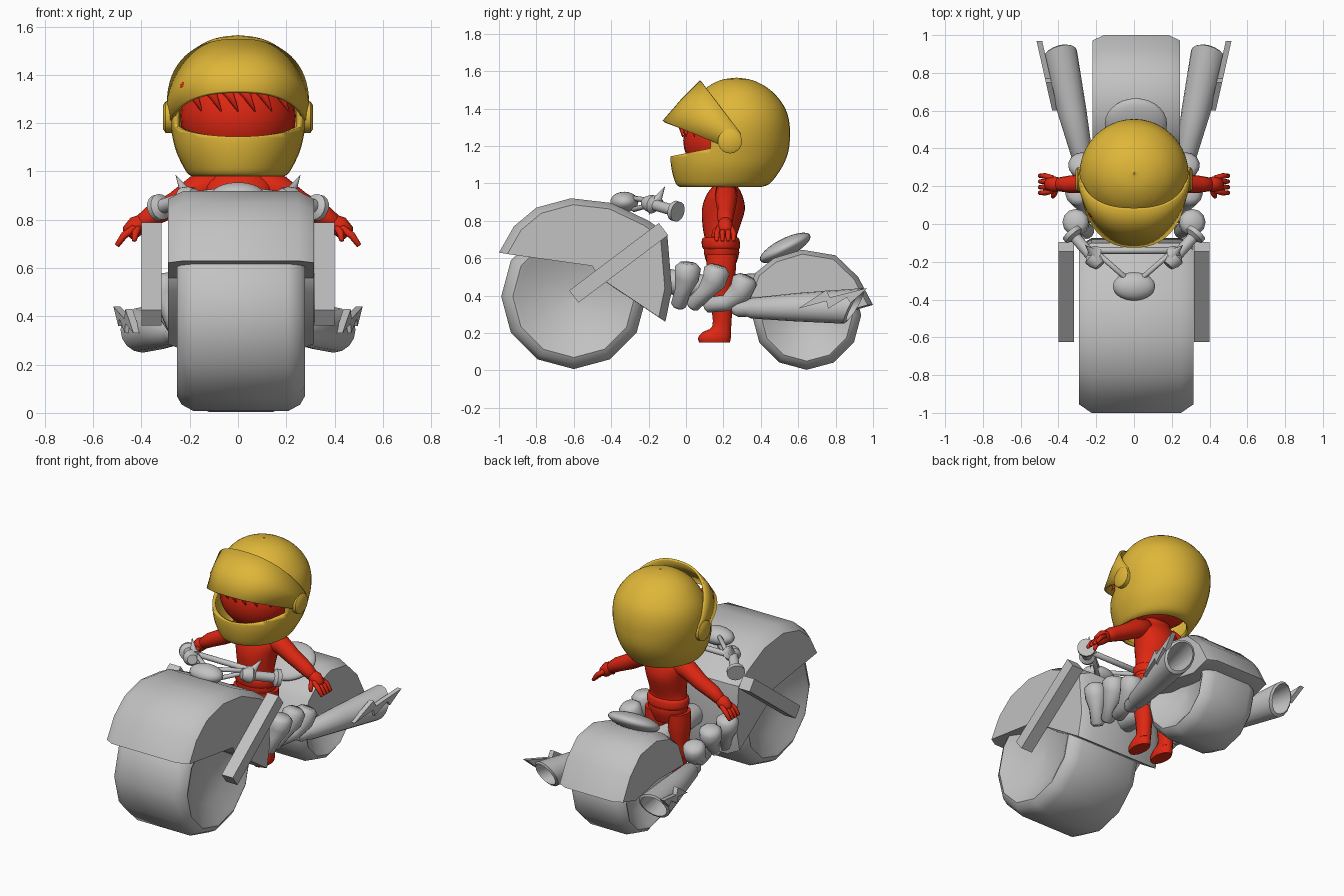
import bpy, bmesh, math
from mathutils import Vector, Matrix

cube = bpy.data.objects.get("Cube")
if cube:
    bpy.data.objects.remove(cube, do_unlink=True)


def material(name, rgb):
    m = bpy.data.materials.new(name)
    m.use_nodes = True
    m.diffuse_color = (*rgb, 1)
    m.node_tree.nodes["Principled BSDF"].inputs["Base Color"].default_value = (*rgb, 1)
    return m


GREY = material("plain_grey", (.54, .54, .54))
RED = material("suit_red", (.74, .02, .006))
YELLOW = material("helmet_yellow", (.74, .47, .04))


def finish(name, bm, mat, mirror=False, angle=40, shell=0):
    """Turn a bmesh into a shaded object, with optional thickness and mirrored twin."""
    bmesh.ops.remove_doubles(bm, verts=bm.verts, dist=1e-5)
    bmesh.ops.recalc_face_normals(bm, faces=bm.faces)
    me = bpy.data.meshes.new(name)
    bm.to_mesh(me)
    bm.free()
    me.materials.append(mat)
    ob = bpy.data.objects.new(name, me)
    bpy.context.collection.objects.link(ob)
    if shell:
        mod = ob.modifiers.new("thickness", 'SOLIDIFY')
        mod.thickness, mod.offset = shell, -1
    if mirror:
        mod = ob.modifiers.new("other_side", 'MIRROR')
        mod.use_mirror_merge = False
    bpy.ops.object.select_all(action='DESELECT')
    bpy.context.view_layer.objects.active = ob
    ob.select_set(True)
    bpy.ops.object.shade_smooth_by_angle(angle=math.radians(angle))
    return ob


def skin(rings, closed=True, caps=True):
    """Bridge rows of points with quads."""
    bm = bmesh.new()
    rows = [[bm.verts.new(p) for p in ring] for ring in rings]
    n = len(rows[0])
    for a, b in zip(rows, rows[1:]):
        for i in range(n if closed else n - 1):
            j = (i + 1) % n
            bm.faces.new((a[i], a[j], b[j], b[i]))
    if caps:
        bm.faces.new(rows[0])
        bm.faces.new(rows[-1])
    return bm


def circle(r, n, turn=0):
    return [Vector((r * math.cos(math.tau * i / n + turn), r * math.sin(math.tau * i / n + turn), 0)) for i in range(n)]


def lathe(name, profile, start, end, mat=GREY, n=16, mirror=False, angle=40, tweak=None):
    """Revolve (distance, radius) pairs around the axis from start towards end."""
    start = Vector(start)
    axis = (Vector(end) - start).normalized()
    q = axis.to_track_quat('Z', 'Y')
    bm = skin([[start + axis * d + q @ p for p in circle(max(r, 1e-4), n)] for d, r in profile])
    if tweak:
        for v in bm.verts:
            v.co = tweak(v.co)
    return finish(name, bm, mat, mirror, angle)


def tube(name, pts, mat=GREY, n=12, mirror=True):
    """Round limb through (x, y, z, radius) points, with domed ends."""
    c = [Vector(p[:3]) for p in pts]
    t = [(c[min(i + 1, len(c) - 1)] - c[max(i - 1, 0)]).normalized() for i in range(len(c))]
    rad = [p[3] for p in pts]
    c = [c[0] - t[0] * rad[0] * .35] + c + [c[-1] + t[-1] * rad[-1] * .35]
    t = [t[0]] + t + [t[-1]]
    rad = [rad[0] * .65] + rad + [rad[-1] * .65]
    rings = [[a + b.to_track_quat('Z', 'Y') @ p for p in circle(r, n)] for a, b, r in zip(c, t, rad)]
    return finish(name, skin(rings), mat, mirror, 60)


def loft(rows, x=0, n=28, steps=3, caps=True):
    """Stack of ellipses from (z, half_width, front_y, back_y), smoothly interpolated."""
    rows = [Vector(r) for r in rows]
    fine = []
    for i in range(len(rows) - 1):
        a, b = rows[i], rows[i + 1]
        p, q = rows[max(i - 1, 0)], rows[min(i + 2, len(rows) - 1)]
        for s in range(steps):
            u = s / steps
            fine.append(.5 * (2 * a + (b - p) * u + (2 * p - 5 * a + 4 * b - q) * u * u + (3 * a - p - 3 * b + q) * u ** 3))
    fine.append(rows[-1])
    return skin([[(x + w * p.x, (f + b) / 2 + (b - f) / 2 * p.y, z) for p in circle(1, n)]
                 for z, w, f, b in fine], caps=caps)


def fender(name, outline, half, chamfer, centre, shrink, x=.012):
    """Side outline spread across x, with chamfered shoulders."""
    def side(dx, s):
        return [(x + dx, centre[0] + (y - centre[0]) * s, centre[1] + (z - centre[1]) * s) for y, z in outline]
    rows = [side(-half, shrink), side(chamfer - half, 1), side(half - chamfer, 1), side(half, shrink)]
    return finish(name, skin(rows), GREY, angle=35)


def ball(name, centre, size, mat, tilt=0):
    bm = bmesh.new()
    bmesh.ops.create_uvsphere(bm, u_segments=28, v_segments=16, radius=1)
    bm.transform(Matrix.Translation(centre) @ Matrix.Rotation(math.radians(tilt), 4, 'X') @ Matrix.Diagonal((*size, 1)))
    return finish(name, bm, mat, angle=60)


# Wheels with dished hubs
def wheel(name, y, z, r, w):
    half = [(w - .09, 0), (w - .07, r * .5), (w - .01, r * .78), (w, r * .84), (w - .02, r * .93), (w - .07, r)]
    profile = [(-d, s) for d, s in half] + [(d, s) for d, s in reversed(half)]
    lathe(name, profile, (.012, y, z), (1, y, z), n=12, angle=32)


wheel("front_wheel", -.6, .395, .388, .265)
wheel("rear_wheel", .645, .295, .292, .2)

# Fenders
fender("front_fender", [(-1, .63), (-.92, .77), (-.8, .87), (-.615, .92), (-.4, .895), (-.2, .8), (-.1, .73),
                        (-.075, .43), (-.11, .26), (-.47, .5), (-.5, .56)], .302, .065, (-.5, .54), .91)
fender("rear_fender", [(.31, .36), (.37, .52), (.47, .6), (.62, .645), (.8, .615), (.92, .5), (1, .35),
                       (.86, .31), (.6, .36)], .232, .06, (.64, .35), .92)

# Fork bars
bm = bmesh.new()
bmesh.ops.create_cube(bm, size=1)
bm.transform(Matrix.Translation((.358, -.36, .575)) @ Matrix.Rotation(math.radians(37), 4, 'X')
             @ Matrix.Diagonal((.082, .6, .082, 1)))
finish("fork_bar", bm, GREY, mirror=True)

# Frame and saddle
tube("frame_spine", [(0, -.14, .48, .07), (0, .1, .45, .06), (0, .45, .45, .07)], mirror=False)
ball("saddle", (.01, .53, .655), (.165, .15, .05), GREY, tilt=27)

# Engine pipes
for i, (y, z, drift) in enumerate([(.01, .55, .05), (.165, .535, .13), (.315, .48, .2)]):
    x = .31 - .015 * i
    tube("engine_pipe_%d" % (i + 1), [(x, y, z, .07), (x - .01, y - drift * .12, z - .06, .066),
                                      (x - .03, y - drift * .5, z - .12, .045), (x - .06, y - drift, .35, .042)])


# Flared exhausts with slanted mouths
def slant(p):
    return p + Vector((0, max(0, p.y - .55) * 1.6 * (p.z - .345), 0))


lathe("exhaust", [(0, .03), (.03, .045), (.08, .045), (.1, .055), (.35, .076), (.66, .095), (.67, .08), (.4, .045)],
      (.25, .25, .33), (.4, .92, .345), mirror=True, tweak=slant)
flame = [(.6, .33), (.75, .43), (.77, .39), (.97, .44), (.88, .36), (.86, .39), (.76, .33), (.75, .37)]
rows = [[(.268 + .225 * y + dx, y, z) for y, z in flame] for dx in (0, .03)]
finish("exhaust_flame", skin(rows), GREY, mirror=True, angle=20)

# Headlamp and handlebars
ball("headlamp", (0, -.33, .9), (.112, .075, .055), GREY)
tube("crossbar", [(-.22, -.14, .9, .018), (.22, -.14, .9, .018)], mirror=False)
for z in (.86, .92):
    tube("handlebar_strut", [(.05, -.28, z, .014), (.21, -.14, .9, .014)])
lathe("bar_spike", [(0, 0), (.08, .02), (.1, .045), (.12, .02), (.2, 0)], (.17, -.2, .83), (.25, -.12, .97), mirror=True)
lathe("grip", [(0, .03), (.03, .045), (.06, .05), (.08, .03), (.2, .03), (.215, .055), (.24, .055)],
      (.18, -.22, .9), (.33, -.05, .85), mirror=True)

# Rider body
finish("torso", loft([(.55, .1, .12, .26), (.63, .13, .095, .285), (.7, .125, .1, .27), (.76, .12, .09, .285),
                      (.86, .135, .085, .315), (.94, .15, .11, .3), (1, .1, .15, .27), (1.1, .06, .16, .26)]),
       RED, angle=60)
finish("belt", loft([(.65, .13, .092, .285), (.665, .138, .085, .29), (.7, .136, .085, .285), (.71, .125, .095, .275)]),
       RED, angle=50)
finish("leg", loft([(.2, .04, .15, .24), (.3, .045, .14, .245), (.42, .055, .125, .25), (.52, .065, .11, .265),
                    (.62, .06, .11, .27)], x=.085, n=16), RED, mirror=True, angle=60)
finish("boot", loft([(.15, .045, .07, .235), (.175, .05, .065, .24), (.205, .045, .09, .24), (.235, .042, .14, .24),
                     (.33, .05, .14, .25)], x=.085, n=16), RED, mirror=True, angle=50)

# Arms and hands
tube("arm", [(.09, .215, .95, .06), (.17, .215, .925, .06), (.26, .215, .865, .05), (.35, .21, .82, .045),
             (.4, .21, .785, .036)], RED)
tube("palm", [(.385, .21, .795, .033), (.42, .21, .775, .042), (.45, .21, .745, .036)], RED)
for i in range(4):
    y = .165 + .03 * i
    tube("finger_%d" % (i + 1), [(.43, y + (.21 - y) * .3, .765, .016), (.472, y, .735, .015), (.5, y, .695, .011)], RED, 8)
tube("thumb", [(.41, .19, .77, .016), (.425, .155, .745, .015), (.43, .145, .715, .011)], RED, 8)

# Head and hair locks
ball("head", (0, .22, 1.23), (.24, .235, .22), RED)
for i, x in enumerate((-.18, -.1, -.03, .04, .11, .18)):
    y = .22 - .235 * math.sqrt(1 - (x / .26) ** 2)
    tube("hair_lock_%d" % (i + 1), [(x - .04, y + .01, 1.36, .025), (x, y - .012, 1.31, .018),
                                    (x + .03, y - .005, 1.25, .003)], RED, 8, False)

# Helmet shell with the face opening cut out
bm = loft([(.98, .19, -.03, .4), (1, .215, -.055, .45), (1.08, .255, -.078, .51), (1.16, .275, -.08, .545),
           (1.25, .288, -.045, .556), (1.34, .284, -.01, .55), (1.42, .255, .03, .52), (1.5, .19, .095, .45),
           (1.55, .1, .18, .36), (1.565, .001, .269, .271)], n=40, steps=4, caps=False)
for co, no in (((0, -.08, 1.145), (0, -.2, 1)), ((0, 0, 1.37), (0, 0, 1)), ((0, .13, 0), (0, 1, 0))):
    bmesh.ops.bisect_plane(bm, geom=bm.verts[:] + bm.edges[:] + bm.faces[:], plane_co=co, plane_no=no)
hole = []
for f in bm.faces:
    c = f.calc_center_median()
    if c.y < .13 and c.z < 1.37 and c.z - 1.145 > .2 * (c.y + .08):
        hole.append(f)
bmesh.ops.delete(bm, geom=hole, context='FACES')
finish("helmet", bm, YELLOW, angle=50, shell=.02)


# Raised visor and its pivots
def arc(hinge, apex, w, n=32):
    rows = []
    for i in range(n + 1):
        a = math.pi * i / n
        c, s = math.cos(a), math.sin(a) ** .85
        rows.append((math.copysign(abs(c) ** .85, c) * w, hinge[0] + (apex[0] - hinge[0]) * s,
                     hinge[1] + (apex[1] - hinge[1]) * s))
    return rows


visor = skin([arc((.29, 1.27), (.075, 1.55), .295), arc((.29, 1.22), (-.03, 1.445), .3),
              arc((.27, 1.17), (-.125, 1.335), .285)], closed=False, caps=False)
finish("visor", visor, YELLOW, angle=50, shell=.015)
lathe("visor_pivot", [(0, .065), (.03, .065), (.04, .05)], (.27, .235, 1.225), (1, .235, 1.225), YELLOW, 20, True)
